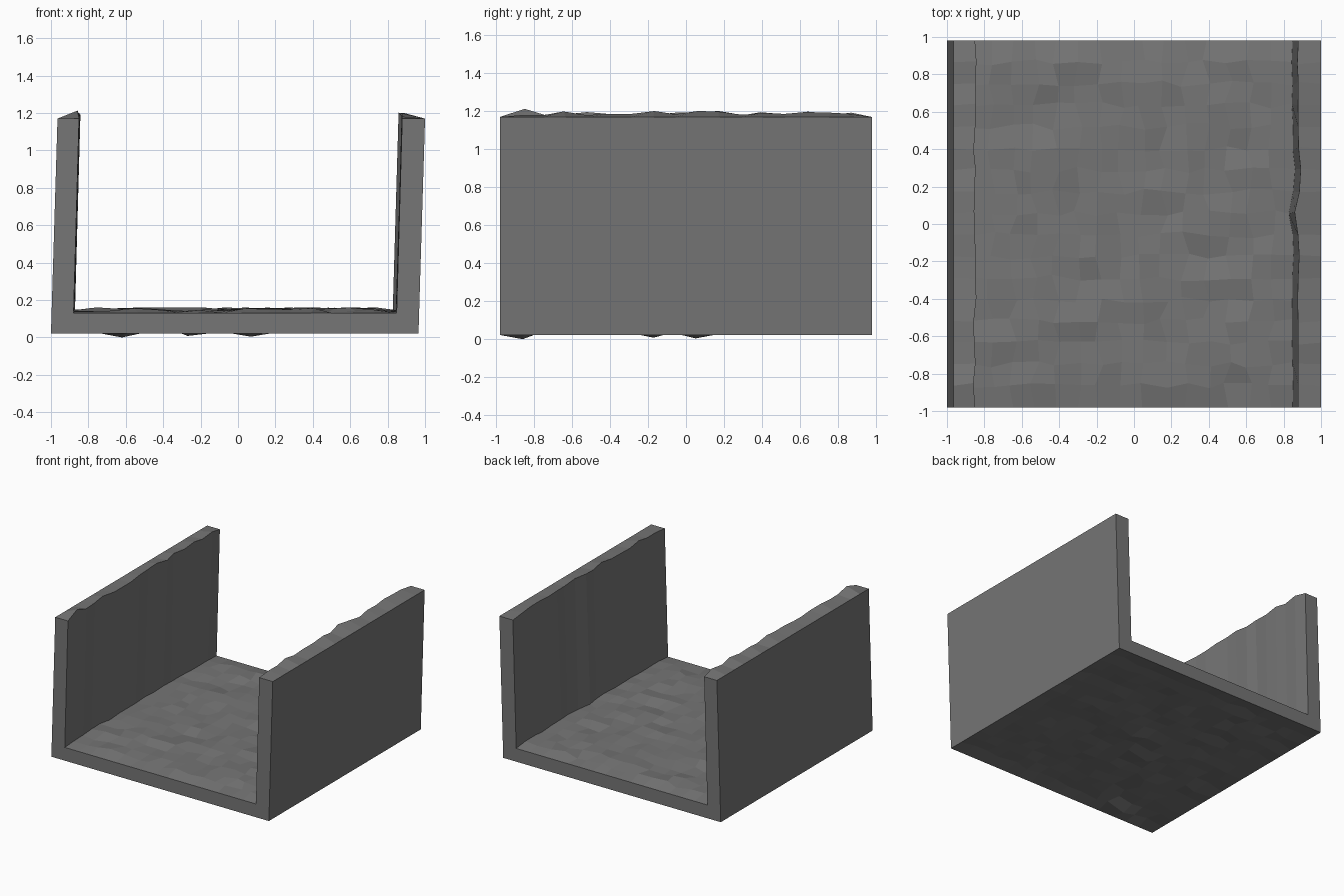
import bpy, bmesh, random

if "Cube" in bpy.data.objects:
    bpy.data.objects.remove(bpy.data.objects["Cube"])

random.seed(4)
NX, NY = 15, 17          # cells across and along the channel
Y = 0.98

# Rough spots that poke below the underside: (x, y, z)
PEAKS = [(-0.62, -0.86, 0.0), (-0.27, -0.17, 0.008), (0.07, 0.05, 0.004)]


def jit(a):
    return random.uniform(-a, a)


def lerp(a, b, t):
    return a + (b - a) * t


def section(j):
    """Closed U-shaped section at station j; the two ends stay clean."""
    k = 0 if j in (0, NY) else 1
    y = lerp(-Y, Y, j / NY)

    def p(x, z, jx=0, jy=0, jz=0, lift=0):
        return (x + k * jit(jx), y + k * jit(jy), z + k * (lift + jit(jz)))

    pts = [p(-0.965, 1.17), p(-1.0, 0.022)]
    # hewn underside, slightly hollow
    for i in range(1, NX):
        x = lerp(-1.0, 0.965, i / NX)
        q = p(x, 0.022, 0.025, 0.022, 0.012, 0.014)
        for px, py, pz in PEAKS:
            if abs(x - px) < 0.0655 and abs(y - py) < 0.0576:
                q = (px, py, pz)
        pts.append(q)
    # right wall with wavy inner face
    pts += [p(0.965, 0.022), p(1.0, 1.17)]
    notch = {9: -0.02, 10: 0.008, 11: 0.014}.get(j, 0)
    s = notch + k * jit(0.004)
    pts += [p(0.878 + s, 1.17, 0.002, 0.012, 0.012, 0.02),
            p(0.848 + s, 0.13, 0.002, 0.012, 0.008, 0.014)]
    # hewn floor
    for i in range(1, NX):
        pts.append(p(lerp(0.848, -0.875, i / NX), 0.13, 0.025, 0.018, 0.014, 0.017))
    # left wall inner face
    s = k * jit(0.011)
    pts += [p(-0.879 + s, 0.13, 0.002, 0.012, 0.008, 0.014),
            p(-0.850 + s, 1.17, 0.002, 0.012, 0.012, 0.02)]
    if j == 1:
        pts[-1] = (-0.858, -0.85, 1.213)
    return pts


# Skin the sections with flat quads and cap both ends
bm = bmesh.new()
rings = [[bm.verts.new(c) for c in section(j)] for j in range(NY + 1)]
for a, b in zip(rings, rings[1:]):
    n = len(a)
    for i in range(n):
        bm.faces.new((a[i], a[(i + 1) % n], b[(i + 1) % n], b[i]))
caps = [bm.faces.new(rings[0]), bm.faces.new(rings[-1][::-1])]
bmesh.ops.recalc_face_normals(bm, faces=bm.faces)
bmesh.ops.triangulate(bm, faces=caps)
lo = min(v.co.z for v in bm.verts)
bmesh.ops.translate(bm, vec=(0, 0, -lo), verts=bm.verts)

mesh = bpy.data.meshes.new("stone_channel")
bm.to_mesh(mesh)
bm.free()

# Dark stone colour
mat = bpy.data.materials.new("dark_stone")
mat.diffuse_color = (0.18, 0.18, 0.18, 1)
mat.use_nodes = True
mat.node_tree.nodes["Principled BSDF"].inputs["Base Color"].default_value = mat.diffuse_color
mesh.materials.append(mat)
obj = bpy.data.objects.new("stone_channel", mesh)
bpy.context.collection.objects.link(obj)
